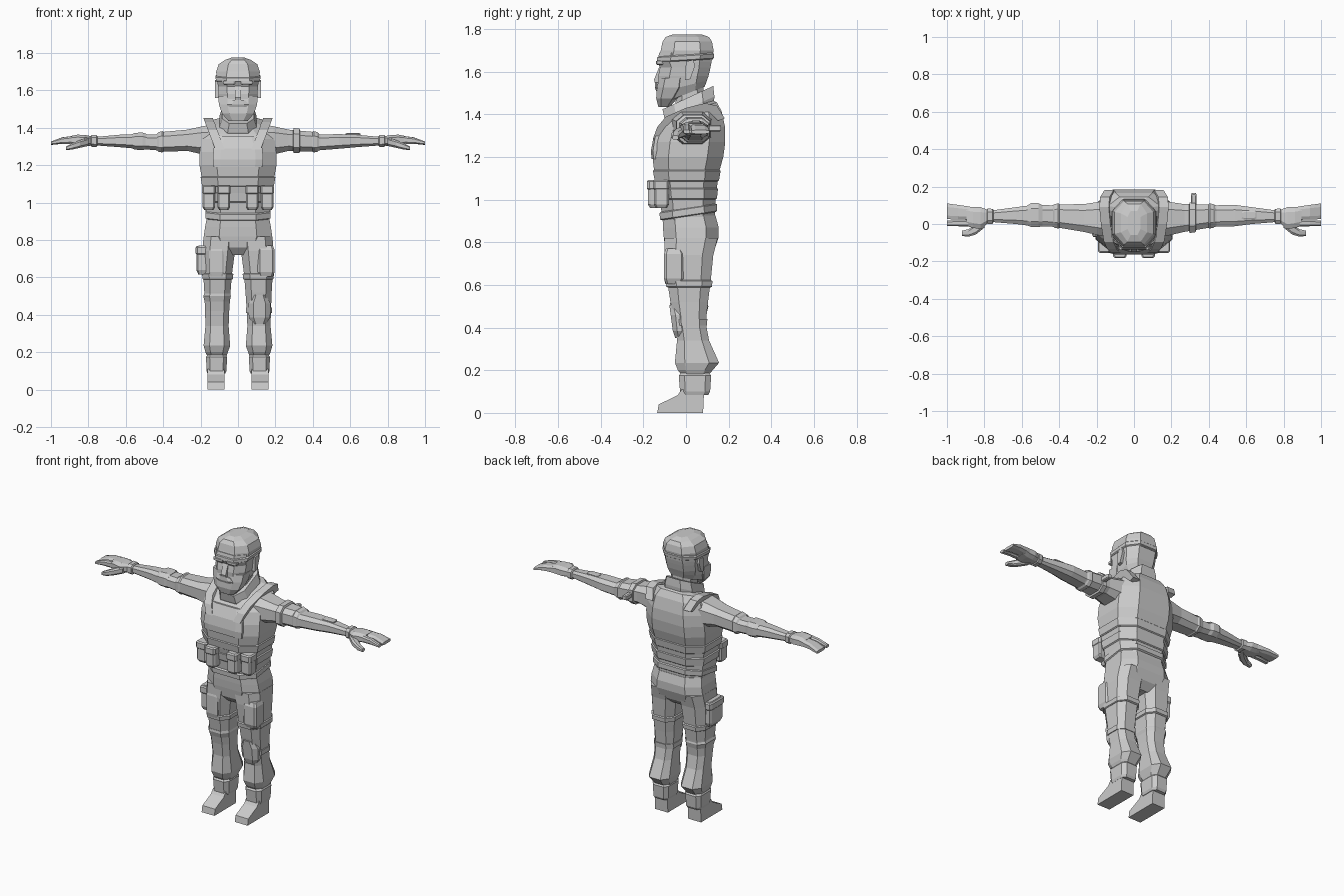
import bpy, bmesh

grey = bpy.data.materials.new("grey")
grey.diffuse_color = (0.6, 0.6, 0.6, 1)


def build(name, rings, sides):
    """Skin a list of equal point rings into a closed solid, once per side sign."""
    bm = bmesh.new()
    for s in sides:
        vr = [[bm.verts.new((p[0] * s, p[1], p[2])) for p in r] for r in rings]
        n = len(vr[0])
        for a, b in zip(vr, vr[1:]):
            for i in range(n):
                j = (i + 1) % n
                bm.faces.new((a[i], a[j], b[j], b[i]))
        bm.faces.new(vr[0][::-1])
        bm.faces.new(vr[-1])
    bmesh.ops.recalc_face_normals(bm, faces=bm.faces)
    me = bpy.data.meshes.new(name)
    bm.to_mesh(me)
    bm.free()
    me.materials.append(grey)
    ob = bpy.data.objects.new(name, me)
    bpy.context.collection.objects.link(ob)
    return ob


def loft(name, rows, sides=(1,), k=0.55, axis="z"):
    """Rows are (position, low a, high a, low b, high b, optional tilt); rings are octagons."""
    rings = []
    for row in rows:
        t, a0, a1, b0, b1 = row[:5]
        tilt = row[5] if len(row) > 5 else 0
        ca, cb, ra, rb = (a0 + a1) / 2, (b0 + b1) / 2, (a1 - a0) / 2, (b1 - b0) / 2
        ring = []
        for u, v in ((1, -k), (1, k), (k, 1), (-k, 1), (-1, k), (-1, -k), (-k, -1), (k, -1)):
            a, b = ca + u * ra, cb + v * rb
            ring.append((a, b, t + tilt * (b - cb)) if axis == "z" else (t, a, b))
        rings.append(ring)
    return build(name, rings, sides)


def body(name, rows, **kw):
    """Loft symmetric about x: rows are (z, half width, y0, y1, optional tilt)."""
    return loft(name, [(r[0], -r[1], r[1]) + tuple(r[2:]) for r in rows], **kw)


def pouch(name, x0, x1, y0, y1, z0, z1, sides=(1,), e=0.01):
    """Block with softened top and bottom."""
    h = z1 - z0
    loft(name, [(z0, x0 + e, x1 - e, y0 + e, y1 - e), (z0 + h * .15, x0, x1, y0, y1),
                (z1 - h * .15, x0, x1, y0, y1), (z1, x0 + e, x1 - e, y0 + e, y1 - e)], sides, .75)


def prism(name, profile, x0, x1, sides=(1,), shear=0, z_ref=0):
    """Side profile of (y, z) points extruded along x, optionally leaning outward with height."""
    build(name, [[(x + shear * (z - z_ref), y, z) for y, z in profile] for x in (x0, x1)], sides)


both = (1, -1)

# Torso, vest bands and belt
body("torso", [(.90, .165, -.11, .135), (1.0, .174, -.122, .138), (1.08, .184, -.14, .148),
               (1.14, .195, -.15, .158), (1.20, .206, -.157, .175), (1.27, .205, -.15, .184),
               (1.34, .195, -.125, .183), (1.39, .178, -.10, .167, .18),
               (1.425, .14, -.07, .145, .28), (1.44, .09, -.04, .125, .3)])
body("lower_vest_band", [(1.0, .174, -.125, .139), (1.005, .181, -.13, .145),
                         (1.05, .187, -.137, .15), (1.055, .18, -.13, .143)])
body("upper_vest_band", [(1.085, .186, -.14, .149), (1.09, .192, -.147, .155),
                         (1.135, .2, -.155, .162), (1.14, .194, -.149, .157)])
body("belt", [(.922, .166, -.115, .138, .15), (.927, .174, -.122, .146, .15),
              (.957, .175, -.124, .146, .15), (.962, .168, -.117, .138, .15)])

# Chest plate and shoulder straps
loft("chest_plate", [(1.19, -.13, .13, -.162, -.10), (1.23, -.135, .135, -.164, -.10),
                     (1.29, -.13, .13, -.153, -.10), (1.355, -.10, .10, -.122, -.07)], k=.7)
prism("shoulder_straps", [(-.155, 1.285), (-.135, 1.34), (-.095, 1.388), (.0, 1.43), (.09, 1.452),
                          (.145, 1.44), (.182, 1.38), (.15, 1.37), (.11, 1.41), (.03, 1.40),
                          (-.06, 1.37), (-.11, 1.32), (-.125, 1.285)], .085, .135, both, .38, 1.32)

# Pouches along the waist
for i, x in enumerate((.042, .122)):
    y = -.178 + i * .028
    pouch(f"waist_pouch_{i + 1}", x, x + .068, y, -.08, .96, 1.07, both)
    pouch(f"pouch_flap_{i + 1}", x - .003, x + .071, y - .005, -.08, 1.045, 1.092, both, .007)

# Hips and trousers
body("hips", [(.72, .07, -.06, .09), (.76, .15, -.095, .132), (.82, .183, -.104, .152),
              (.87, .176, -.108, .153), (.925, .165, -.11, .138)])
loft("legs", [(.82, .006, .184, -.10, .148), (.74, .016, .19, -.10, .128),
              (.62, .032, .186, -.088, .116), (.52, .04, .18, -.073, .103),
              (.42, .047, .176, -.052, .093), (.34, .05, .174, -.042, .108),
              (.235, .042, .184, -.052, .155), (.20, .054, .174, -.038, .125),
              (.17, .065, .16, -.015, .10)], both)
loft("trouser_folds", [(.515, .042, .18, -.074, .1), (.50, .038, .186, -.076, .105),
                       (.47, .045, .178, -.066, .098)], (-1,))
loft("thigh_straps", [(.588, .034, .186, -.085, .115), (.592, .027, .19, -.093, .122),
                      (.618, .025, .192, -.096, .124), (.622, .032, .186, -.088, .116)], both)

# Thigh gear and knee pad
pouch("holster", -.222, -.155, -.065, .07, .615, .77)
pouch("holster_flap", -.226, -.16, -.07, .075, .72, .768, e=.006)
pouch("holster_front", -.155, -.075, -.103, -.06, .605, .765, e=.006)
pouch("thigh_pouch", .105, .196, -.104, -.01, .605, .77)
loft("knee_pad", [(.35, .08, .15, -.05, .02), (.385, .058, .172, -.062, .03),
                  (.46, .055, .174, -.072, .03), (.505, .08, .15, -.078, .0)])
loft("knee_pad_strap", [(.41, .042, .181, -.056, .098), (.44, .042, .182, -.06, .10)])

# Boots
loft("boot_shafts", [(.085, .068, .163, -.022, .105), (.10, .062, .168, -.028, .113),
                     (.175, .058, .171, -.034, .118), (.187, .066, .163, -.024, .108)], both, .65)
prism("feet", [(-.135, 0), (.08, 0), (.085, .11), (-.02, .11), (-.04, .082), (-.128, .04)],
      .072, .162, both)

# Arms, cuffs and armband
loft("arms", [(.12, -.07, .13, 1.235, 1.42), (.19, -.06, .118, 1.258, 1.408),
              (.27, -.042, .106, 1.276, 1.39), (.40, -.02, .105, 1.272, 1.378),
              (.44, -.014, .10, 1.28, 1.364), (.54, -.012, .102, 1.288, 1.366),
              (.63, .0, .09, 1.296, 1.363), (.75, .01, .074, 1.305, 1.352),
              (.80, .008, .074, 1.308, 1.354)], both, axis="x")
loft("sleeve_cuffs", [(.395, -.02, .104, 1.275, 1.376), (.405, -.024, .11, 1.268, 1.382),
                      (.425, -.02, .106, 1.272, 1.376), (.435, -.012, .1, 1.28, 1.365)], both, axis="x")
loft("elbow_pad", [(.49, -.012, .10, 1.285, 1.367), (.51, -.016, .111, 1.281, 1.374),
                   (.55, -.016, .111, 1.283, 1.373), (.57, -.008, .1, 1.292, 1.365)], (-1,), axis="x")
loft("armband", [(.295, -.04, .106, 1.275, 1.388), (.298, -.048, .114, 1.266, 1.398),
                 (.328, -.044, .112, 1.264, 1.396), (.332, -.036, .104, 1.274, 1.386)], axis="x")
pouch("armband_clip", .305, .335, .10, .165, 1.32, 1.35, e=.006)
pouch("wrist_device", .575, .655, .025, .07, 1.35, 1.371, e=.006)

# Gloves
loft("glove_cuffs", [(.752, .008, .076, 1.304, 1.354), (.757, .001, .081, 1.297, 1.361),
                     (.782, -.001, .083, 1.298, 1.362), (.787, .006, .076, 1.305, 1.355)], both, axis="x")
loft("palms", [(.785, .002, .077, 1.304, 1.355), (.82, -.028, .09, 1.302, 1.362),
               (.86, -.02, .09, 1.304, 1.363), (.895, -.012, .095, 1.312, 1.356)], both, axis="x")
loft("fingers", [(.885, .022, .094, 1.312, 1.356), (.94, .024, .102, 1.314, 1.349),
                 (1.0, .026, .11, 1.308, 1.326)], both, axis="x")
loft("index_fingers", [(.885, -.014, .02, 1.314, 1.355), (.94, -.012, .02, 1.314, 1.348),
                       (1.0, -.012, .018, 1.31, 1.327)], both, axis="x")
loft("thumbs", [(.80, -.02, .04, 1.303, 1.347), (.845, -.056, .0, 1.293, 1.334),
                (.885, -.068, -.028, 1.284, 1.318), (.92, -.064, -.036, 1.28, 1.3)], both, axis="x")

# Neck and raised collar
body("neck", [(1.40, .07, -.05, .09), (1.56, .068, -.045, .08)])
body("collar", [(1.385, .10, -.085, .13, .45), (1.43, .10, -.10, .133, .46),
                (1.478, .085, -.11, .128, .46)])

# Head, beard, nose, ears
body("head", [(1.49, .075, -.11, .088, .4), (1.53, .096, -.128, .098, .25),
              (1.58, .104, -.13, .106), (1.62, .107, -.122, .115), (1.645, .11, -.135, .12),
              (1.69, .11, -.125, .125)])
loft("beard", [(1.435, -.05, .05, -.13, -.075), (1.475, -.085, .085, -.14, -.04),
               (1.525, -.102, .102, -.136, -.005), (1.57, -.106, .106, -.126, .0)])
loft("moustache", [(1.51, -.055, .055, -.14, -.11), (1.525, -.06, .06, -.146, -.11),
                   (1.548, -.035, .035, -.145, -.11)])
prism("nose", [(-.12, 1.635), (-.15, 1.562), (-.146, 1.548), (-.11, 1.548)], -.017, .017)
pouch("eyebrows", .015, .08, -.14, -.10, 1.632, 1.652, both, .005)
prism("ears", [(-.005, 1.56), (.02, 1.565), (.042, 1.625), (.035, 1.655), (.0, 1.648)],
      .098, .122, both)

# Cap with crown and band
body("cap", [(1.655, .112, -.13, .124), (1.70, .117, -.118, .129), (1.74, .103, -.11, .122),
             (1.762, .07, -.095, .108), (1.775, .035, -.06, .07)], k=.5)
body("cap_band", [(1.65, .112, -.132, .122, .06), (1.655, .118, -.137, .13, .06),
                  (1.674, .12, -.135, .132, .06), (1.68, .114, -.126, .126, .06)], k=.52)
